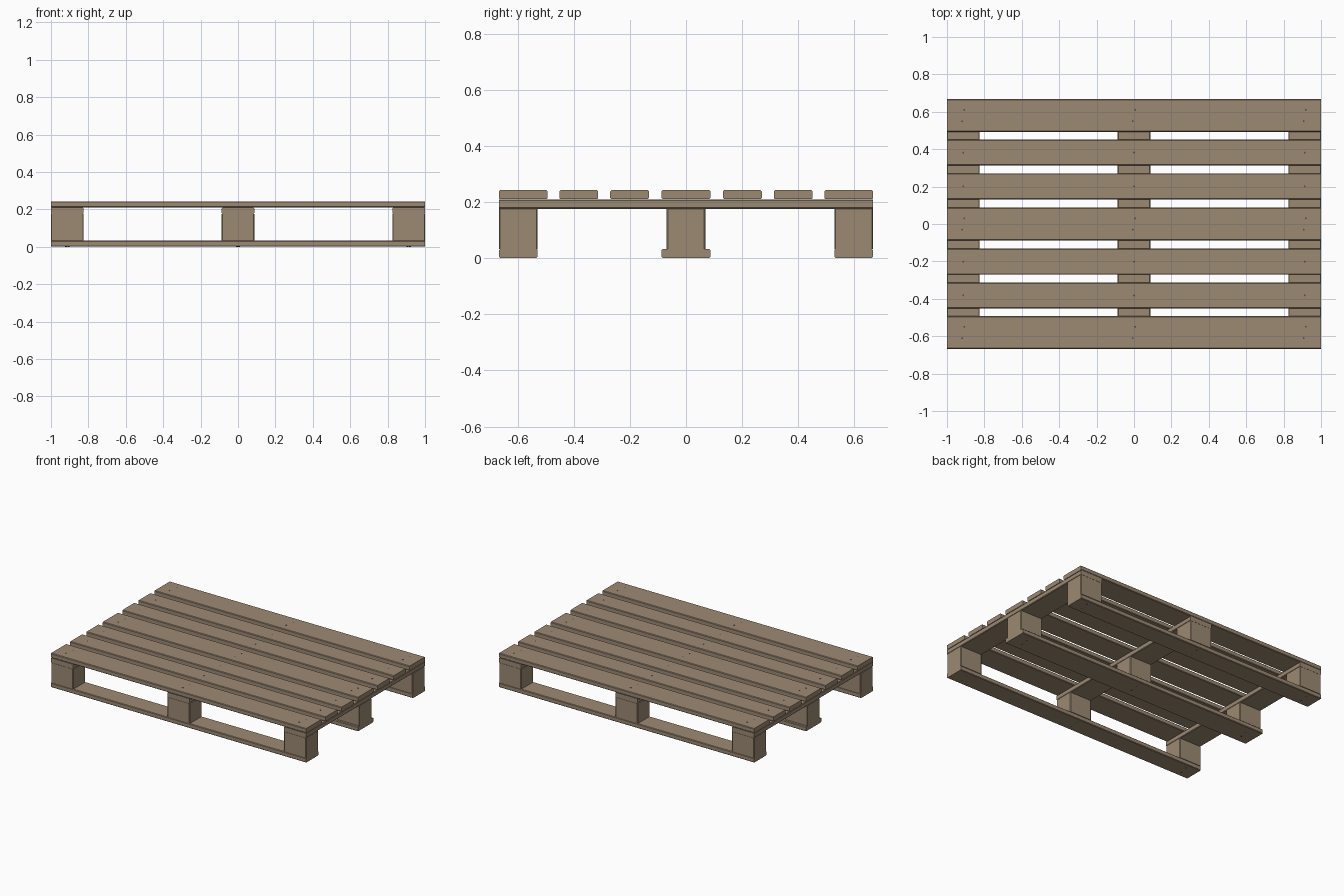
import bpy
import bmesh
from mathutils import Matrix

cube = bpy.data.objects.get("Cube")
if cube:
    bpy.data.objects.remove(cube)


def material(name, color):
    m = bpy.data.materials.new(name)
    m.use_nodes = True
    m.diffuse_color = color
    m.node_tree.nodes["Principled BSDF"].inputs["Base Color"].default_value = color
    return m


wood = material("weathered wood", (0.335, 0.254, 0.173, 1))
steel = material("dark steel", (0.08, 0.08, 0.085, 1))


def finish(name, bm, mat):
    mesh = bpy.data.meshes.new(name)
    bm.to_mesh(mesh)
    bm.free()
    mesh.materials.append(mat)
    obj = bpy.data.objects.new(name, mesh)
    bpy.context.collection.objects.link(obj)
    return obj


def plank(name, x, y, z, along):
    """Box spanning the given (low, high) ranges, long edges along one axis eased."""
    bm = bmesh.new()
    size = [r[1] - r[0] for r in (x, y, z)]
    mid = [(r[0] + r[1]) / 2 for r in (x, y, z)]
    bmesh.ops.create_cube(bm, size=1, matrix=Matrix.Translation(mid) @ Matrix.Diagonal((*size, 1)))
    long_edges = [e for e in bm.edges
                  if abs((e.verts[0].co - e.verts[1].co)[along]) > 1e-4]
    bmesh.ops.bevel(bm, geom=long_edges, offset=0.004, segments=1, affect='EDGES')
    return finish(name, bm, wood)


def around(center, width):
    return (center - width / 2, center + width / 2)


WIDE, NARROW = 0.174, 0.138
END_Y = 0.6667
columns = {"right": -0.913, "center": 0, "left": 0.913}
rows = {"front": -END_Y + NARROW / 2, "middle": 0, "back": END_Y - NARROW / 2}

# Ground runners, blocks and cross stringers
for row, y in rows.items():
    runner = WIDE if row == "middle" else NARROW
    plank(f"{row}_runner", (-1, 1), around(y, runner), (0.001, 0.033), 0)
    for col, x in columns.items():
        plank(f"{row}_{col}_block", around(x, WIDE), around(y, NARROW), (0.033, 0.175), 2)
for col, x in columns.items():
    plank(f"{col}_stringer", around(x, WIDE), (-END_Y, END_Y), (0.176, 0.21), 1)

# Deck boards: wide at the ends and middle, narrow between
deck = [(-0.58, WIDE), (-0.382, NARROW), (-0.201, NARROW), (0, WIDE),
        (0.201, NARROW), (0.382, NARROW), (0.58, WIDE)]
for i, (y, width) in enumerate(deck):
    plank(f"deck_board_{i + 1}", (-1, 1), around(y, width), (0.2105, 0.2425), 0)

# Nail heads, just proud of the deck and of the runner undersides
bm = bmesh.new()


def nail(x, y, z):
    bmesh.ops.create_cone(bm, cap_ends=True, segments=8, radius1=0.005, radius2=0.005,
                          depth=0.002, matrix=Matrix.Translation((x, y, z)))


for x in columns.values():
    for y, width in deck:
        spread = 0.03 if width == WIDE else 0
        for s in ((-1, 1) if spread else (0,)):
            nail(x + 0.006 * s, y + spread * s, 0.2425)
    for y in rows.values():
        for s in (-1, 1):
            nail(x + 0.006 * s, y + 0.03 * s, 0.001)
finish("nail_heads", bm, steel)
